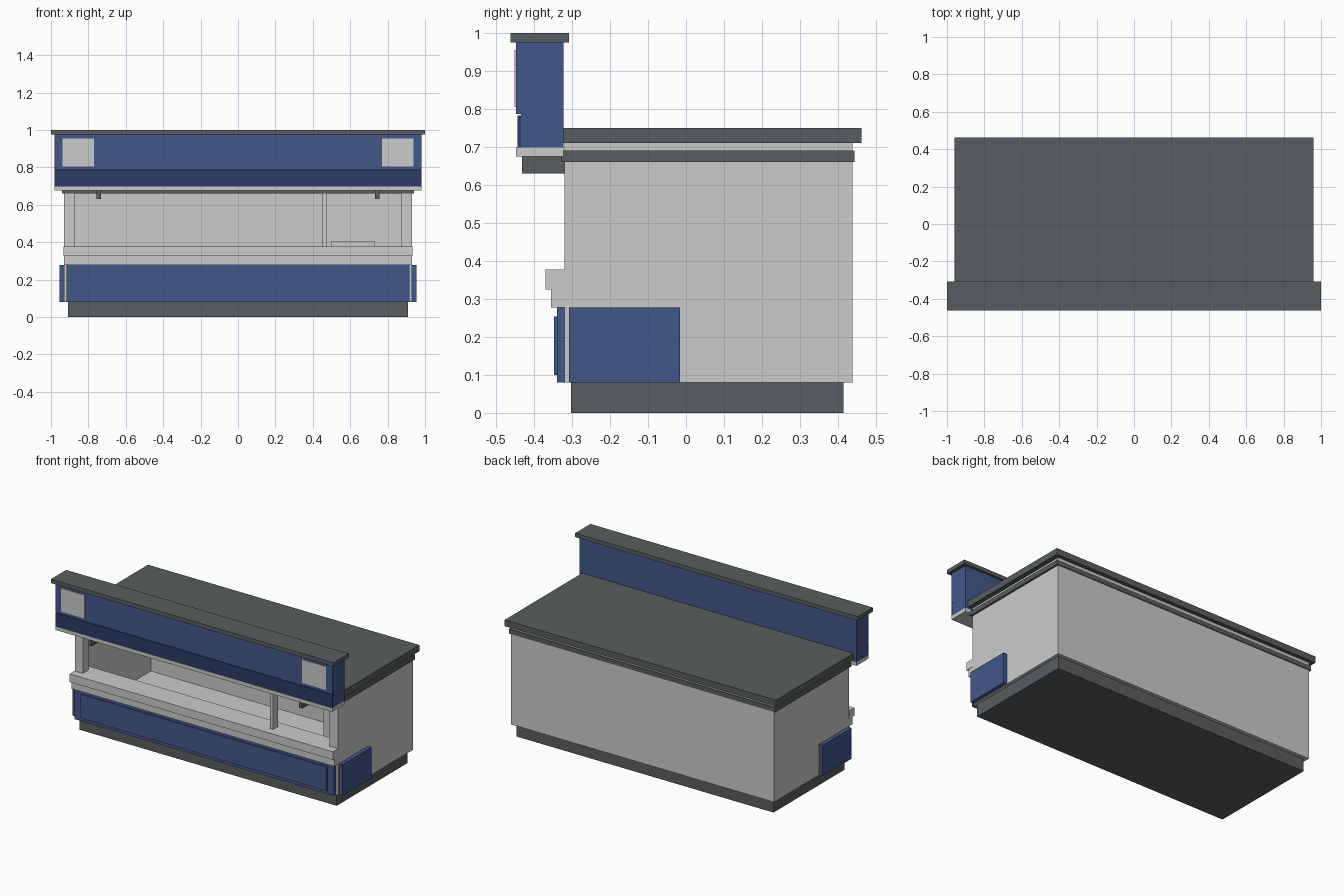
import bpy


def material(name, colour):
    m = bpy.data.materials.new(name)
    m.diffuse_color = (*colour, 1)
    return m


DARK = material("dark_grey", (0.10, 0.11, 0.115))
BLUE = material("blue", (0.055, 0.095, 0.25))
NAVY = material("navy", (0.027, 0.045, 0.13))


def box(name, x, y, z, mat=None):
    """Axis-aligned box from three (min, max) ranges."""
    bpy.ops.mesh.primitive_cube_add(size=1, location=[sum(r) / 2 for r in (x, y, z)])
    ob = bpy.context.object
    ob.name = name
    ob.scale = [r[1] - r[0] for r in (x, y, z)]
    bpy.ops.object.transform_apply(location=False, rotation=False, scale=True)
    if mat:
        ob.data.materials.append(mat)
    return ob


def pair(name, x, y, z, mat=None):
    """Mirrored right and left copies of a box."""
    box(name + "_right", x, y, z, mat)
    box(name + "_left", (-x[1], -x[0]), y, z, mat)


# Plinth, floor and hollow shell
box("plinth", (-0.91, 0.91), (-0.302, 0.415), (0, 0.08), DARK)
box("floor", (-0.91, 0.91), (-0.30, 0.42), (0.08, 0.10))
pair("side_wall", (0.91, 0.93), (-0.32, 0.438), (0.08, 0.71))
box("back_wall", (-0.91, 0.91), (0.418, 0.438), (0.08, 0.71))
box("front_wall", (-0.91, 0.91), (-0.32, -0.30), (0.08, 0.325))
box("front_header", (-0.91, 0.91), (-0.32, -0.27), (0.66, 0.71))

# Front posts and window divider
pair("front_post", (0.873, 0.91), (-0.32, -0.265), (0.375, 0.66))
box("window_divider", (0.45, 0.472), (-0.32, -0.27), (0.375, 0.66))

# Serving counter
box("counter_top", (-0.932, 0.932), (-0.37, -0.319), (0.325, 0.377))
box("counter_inner", (-0.91, 0.91), (-0.32, -0.22), (0.325, 0.377))
box("counter_apron", (-0.93, 0.93), (-0.355, -0.32), (0.277, 0.325))
box("inside_cabinet", (0.50, 0.73), (0.15, 0.418), (0.10, 0.405))

# Blue lower cladding
box("front_panel", (-0.918, 0.918), (-0.34, -0.32), (0.08, 0.277), BLUE)
box("front_raised_panel", (-0.87, 0.87), (-0.347, -0.34), (0.10, 0.254), BLUE)
pair("side_panel", (0.93, 0.955), (-0.308, -0.016), (0.08, 0.277), BLUE)

# Roof slab and the trim band below it
box("roof", (-0.96, 0.96), (-0.322, 0.462), (0.71, 0.75), DARK)
pair("side_trim", (0.93, 0.942), (-0.328, 0.443), (0.66, 0.69), DARK)
box("back_trim", (-0.93, 0.93), (0.438, 0.443), (0.66, 0.69), DARK)
box("front_trim", (-0.93, 0.93), (-0.328, -0.32), (0.66, 0.69), DARK)

# Sign fascia overhanging the front
box("sign_box", (-0.98, 0.98), (-0.434, -0.322), (0.698, 0.975), BLUE)
box("sign_upper_board", (-0.98, 0.98), (-0.447, -0.434), (0.786, 0.975), BLUE)
box("sign_lower_board", (-0.98, 0.98), (-0.444, -0.434), (0.698, 0.782), NAVY)
box("sign_bottom_strip", (-0.98, 0.98), (-0.447, -0.322), (0.675, 0.698))
box("sign_cap", (-1, 1), (-0.462, -0.308), (0.975, 1.0), DARK)
pair("sign_square", (0.77, 0.937), (-0.451, -0.447), (0.805, 0.955))
pair("sign_bracket", (0.733, 0.757), (-0.432, -0.32), (0.63, 0.675), DARK)
